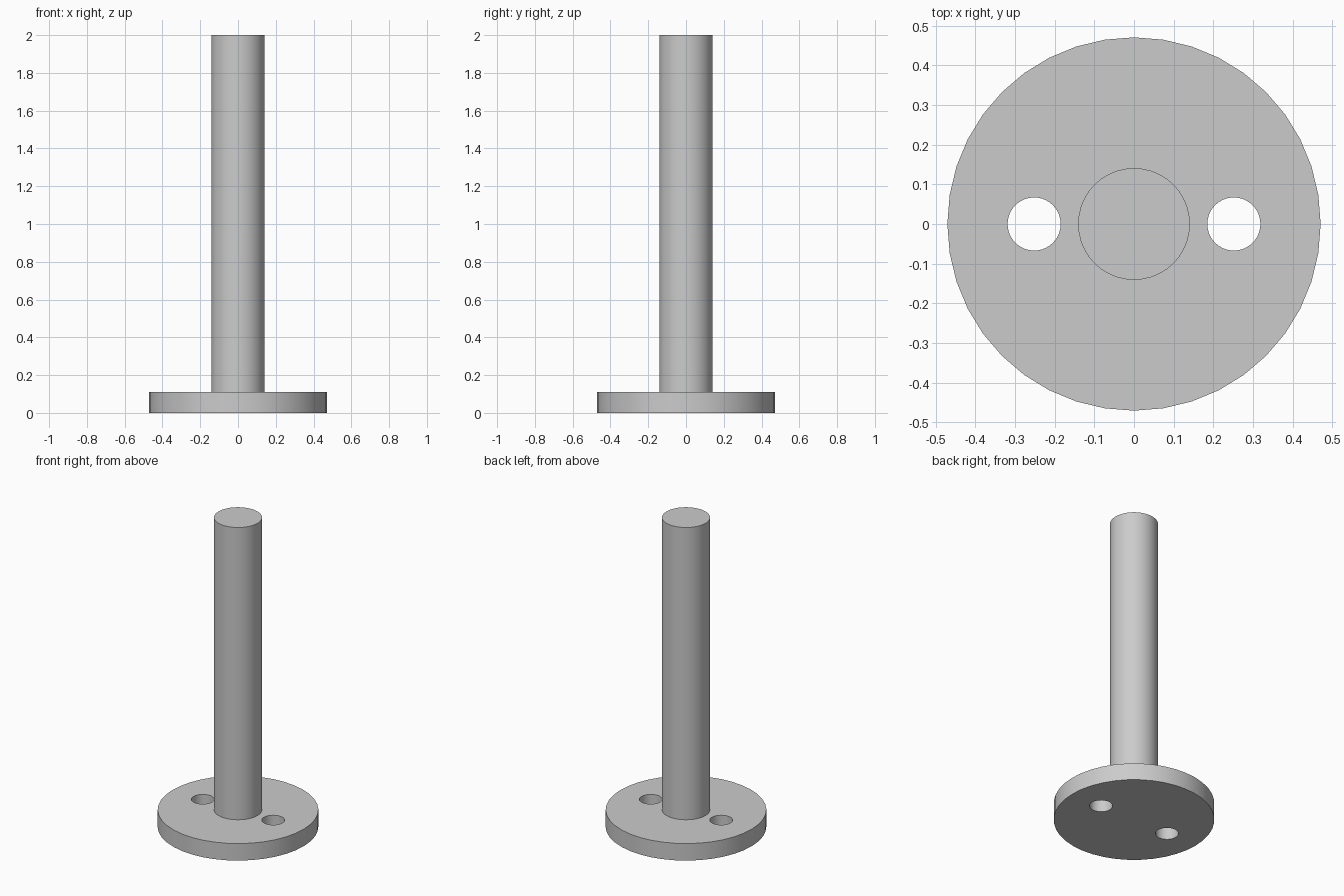
import bpy
import math

cube = bpy.data.objects.get("Cube")
if cube:
    bpy.data.objects.remove(cube, do_unlink=True)

PLATE_HEIGHT = 0.11
TOTAL_HEIGHT = 2.0
HOLE_OFFSET = 0.252

grey = bpy.data.materials.new("light grey")
grey.use_nodes = True
colour = (0.6, 0.6, 0.6, 1)
grey.diffuse_color = colour
grey.node_tree.nodes["Principled BSDF"].inputs["Base Color"].default_value = colour


def cylinder(name, radius, bottom, top, x=0, sides=40):
    """Upright cylinder between two heights."""
    bpy.ops.mesh.primitive_cylinder_add(
        vertices=sides, radius=radius, depth=top - bottom,
        location=(x, 0, (bottom + top) / 2))
    obj = bpy.context.object
    obj.name = name
    obj.data.materials.append(grey)
    return obj


def smooth(obj):
    bpy.ops.object.select_all(action='DESELECT')
    obj.select_set(True)
    bpy.context.view_layer.objects.active = obj
    bpy.ops.object.shade_smooth_by_angle(angle=math.radians(30))


# Round base plate with two through holes
base = cylinder("base_plate", 0.471, 0, PLATE_HEIGHT)
for side, sign in (("left", 1), ("right", -1)):
    cutter = cylinder(side + "_hole_cutter", 0.067, -0.1, PLATE_HEIGHT + 0.1,
                      x=sign * HOLE_OFFSET)
    cut = base.modifiers.new(side + "_hole", 'BOOLEAN')
    cut.operation = 'DIFFERENCE'
    cut.solver = 'EXACT'
    cut.object = cutter
    bpy.context.view_layer.objects.active = base
    bpy.ops.object.modifier_apply(modifier=cut.name)
    bpy.data.objects.remove(cutter, do_unlink=True)
smooth(base)

# Upright post standing on the plate
post = cylinder("post", 0.141, PLATE_HEIGHT, TOTAL_HEIGHT)
smooth(post)
